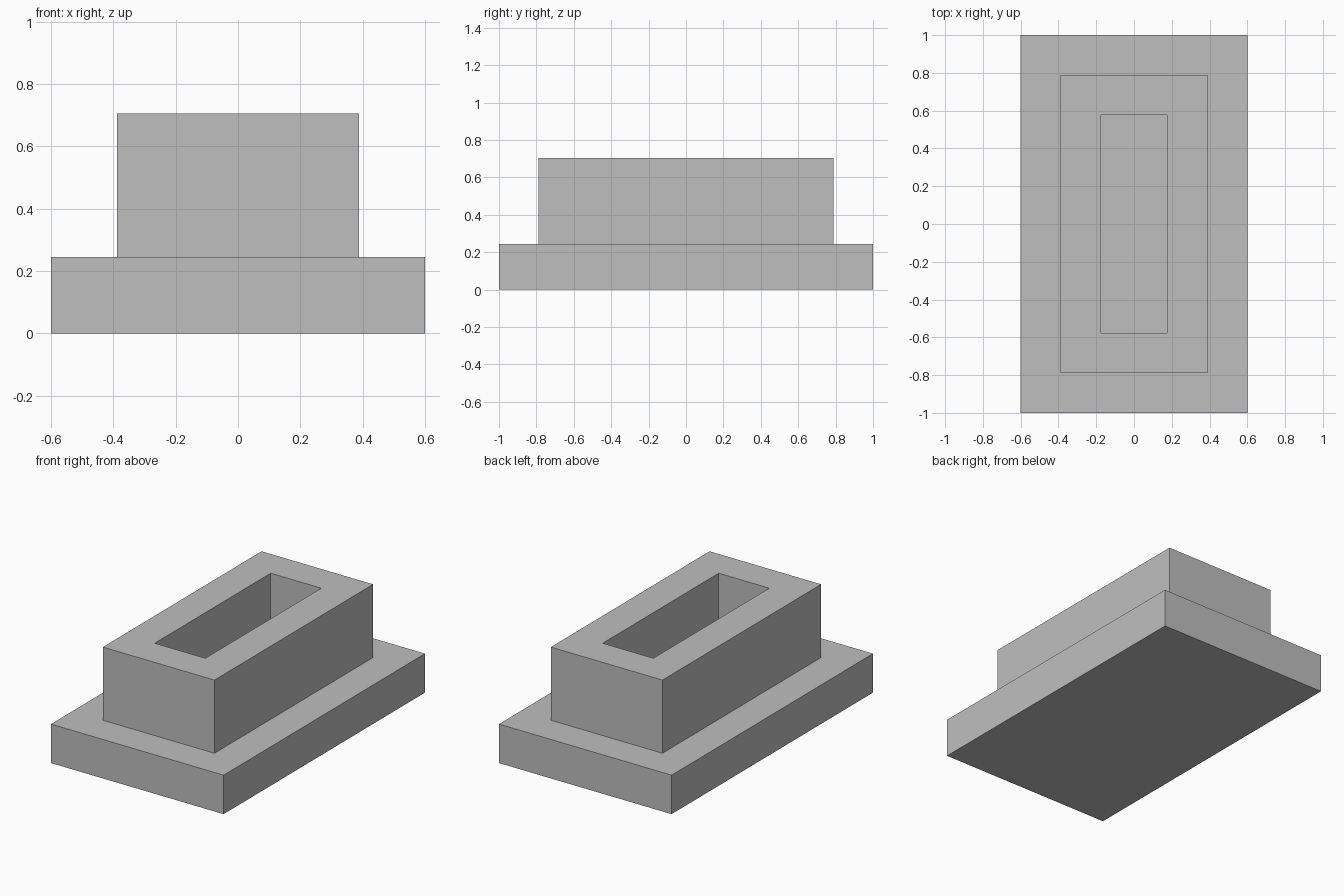
import bpy
import bmesh
from mathutils import Vector

default = bpy.data.objects.get("Cube")
if default:
    bpy.data.objects.remove(default, do_unlink=True)

BASE_SIZE = Vector((1.2, 2.0, 0.245))
STEP = 0.212      # ledge width and wall thickness
RISE = 0.46       # height of the walls above the base

# Plain grey concrete
grey = bpy.data.materials.new("concrete grey")
grey.use_nodes = True
colour = (0.52, 0.52, 0.52, 1.0)
grey.diffuse_color = colour
grey.node_tree.nodes["Principled BSDF"].inputs["Base Color"].default_value = colour


def step_face(bm, face, inset, height):
    """Inset a face, then raise or sink it with vertical walls."""
    bmesh.ops.inset_individual(bm, faces=[face], thickness=inset, use_even_offset=True)
    bmesh.ops.inset_individual(bm, faces=[face], thickness=0.0)
    bmesh.ops.translate(bm, verts=face.verts[:], vec=(0, 0, height))


# Base slab
bm = bmesh.new()
bmesh.ops.create_cube(bm, size=1.0)
bmesh.ops.scale(bm, verts=bm.verts[:], vec=BASE_SIZE)
bmesh.ops.translate(bm, verts=bm.verts[:], vec=(0, 0, BASE_SIZE.z / 2))
bm.normal_update()
top = max(bm.faces, key=lambda f: f.calc_center_median().z)

# Raised block, then the pocket sunk down to the slab
step_face(bm, top, STEP, RISE)
step_face(bm, top, STEP, -RISE)
bm.normal_update()

mesh = bpy.data.meshes.new("pocket_footing")
bm.to_mesh(mesh)
bm.free()
mesh.materials.append(grey)
footing = bpy.data.objects.new("pocket_footing", mesh)
bpy.context.collection.objects.link(footing)
